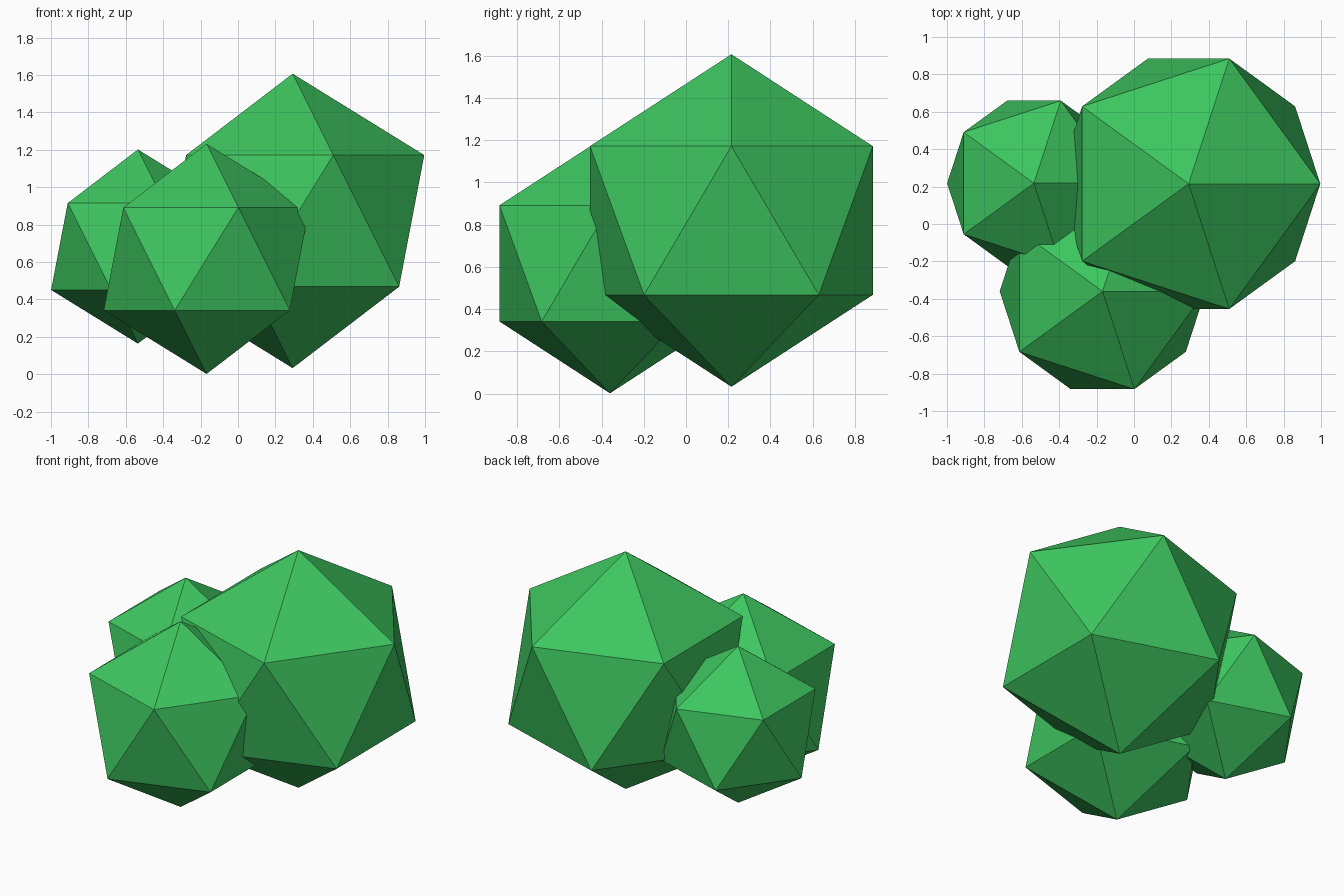
import bpy

if "Cube" in bpy.data.objects:
    bpy.data.objects.remove(bpy.data.objects["Cube"])

# Single leaf colour
leaf = bpy.data.materials.new("leaf green")
leaf.diffuse_color = (0.047, 0.56, 0.114, 1.0)
leaf.use_nodes = True
leaf.node_tree.nodes["Principled BSDF"].inputs["Base Color"].default_value = leaf.diffuse_color


def clump(name, centre, radius):
    """Flat-shaded icosahedron of foliage."""
    bpy.ops.mesh.primitive_ico_sphere_add(subdivisions=1, radius=radius, location=centre)
    ob = bpy.context.object
    ob.name = name
    ob.data.materials.append(leaf)
    bpy.ops.object.shade_flat()


# Three overlapping clumps of the bush
clump("large_clump", (0.292, 0.215, 0.82), 0.787)
clump("front_clump", (-0.168, -0.36, 0.617), 0.615)
clump("left_clump", (-0.535, 0.218, 0.683), 0.519)
